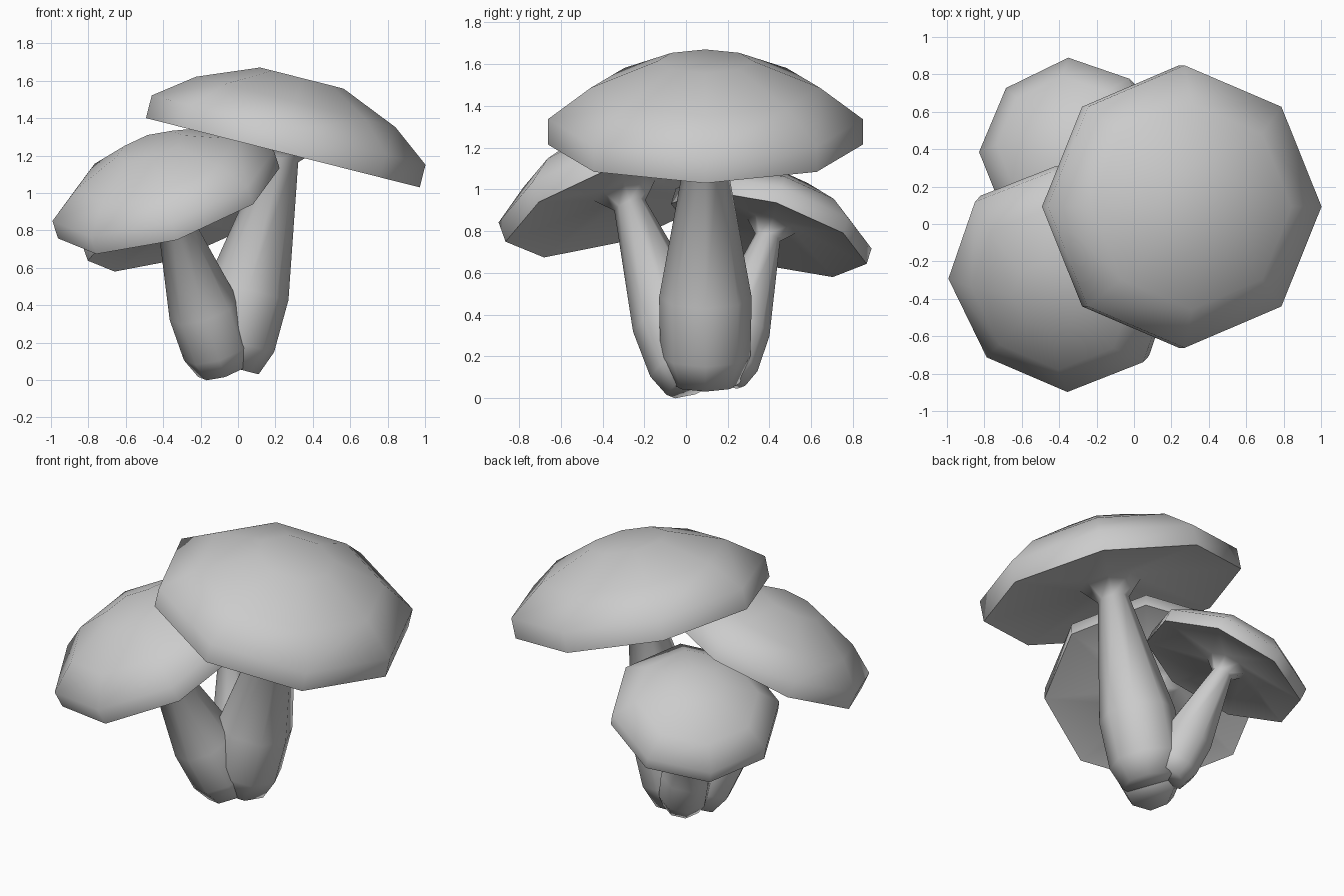
import bpy, bmesh
from math import sin, cos, pi, radians
from mathutils import Matrix, Vector

if "Cube" in bpy.data.objects:
    bpy.data.objects.remove(bpy.data.objects["Cube"])

SIDES = 8
# (radius, height) profiles, origin at the middle of the cap rim
CAP = [(0.755, 0.0), (0.755, 0.125), (0.55, 0.28), (0.23, 0.412)]
STEM = [(0.165, -1.18), (0.216, -1.045), (0.222, -0.756), (0.092, -0.03), (0.18, 0.065)]


def lathe(name, profile, matrix):
    """Eight-sided revolved solid with flat ends."""
    bm = bmesh.new()
    rings = [[bm.verts.new((r * cos(2 * pi * i / SIDES), r * sin(2 * pi * i / SIDES), h))
              for i in range(SIDES)] for r, h in profile]
    for a, b in zip(rings, rings[1:]):
        for i in range(SIDES):
            j = (i + 1) % SIDES
            bm.faces.new((a[i], a[j], b[j], b[i]))
    bm.faces.new(rings[0][::-1])
    bm.faces.new(rings[-1])
    bmesh.ops.recalc_face_normals(bm, faces=bm.faces[:])
    bm.transform(matrix)
    mesh = bpy.data.meshes.new(name)
    bm.to_mesh(mesh)
    bm.free()
    obj = bpy.data.objects.new(name, mesh)
    bpy.context.collection.objects.link(obj)
    bpy.ops.object.select_all(action='DESELECT')
    obj.select_set(True)
    bpy.context.view_layer.objects.active = obj
    bpy.ops.object.shade_smooth_by_angle(angle=radians(80))


def mushroom(name, centre, size, heading, tilt, spin=0, stem_stretch=1.0, stem_width=1.0):
    """Stem, gills and cap in one skin, leaning by tilt towards heading."""
    m = (Matrix.Translation(Vector(centre)) @ Matrix.Rotation(radians(heading), 4, 'Z')
         @ Matrix.Rotation(radians(tilt), 4, 'Y') @ Matrix.Rotation(radians(spin), 4, 'Z')
         @ Matrix.Scale(size, 4))
    stem = [(r * stem_width, h * stem_stretch) for r, h in STEM]
    lathe(name, stem + CAP, m)


# Three mushrooms fanning out of one clump
mushroom("large_mushroom", (0.24, 0.093, 1.215), 1.0, 0, 14.2)
mushroom("medium_mushroom", (-0.37, -0.277, 0.945), 0.823, 227.5, 25.9, -1.2, 1.013, 1.04)
mushroom("small_mushroom", (-0.337, 0.397, 0.787), 0.65, 137.5, 25, -1, 1.0, 1.04)
